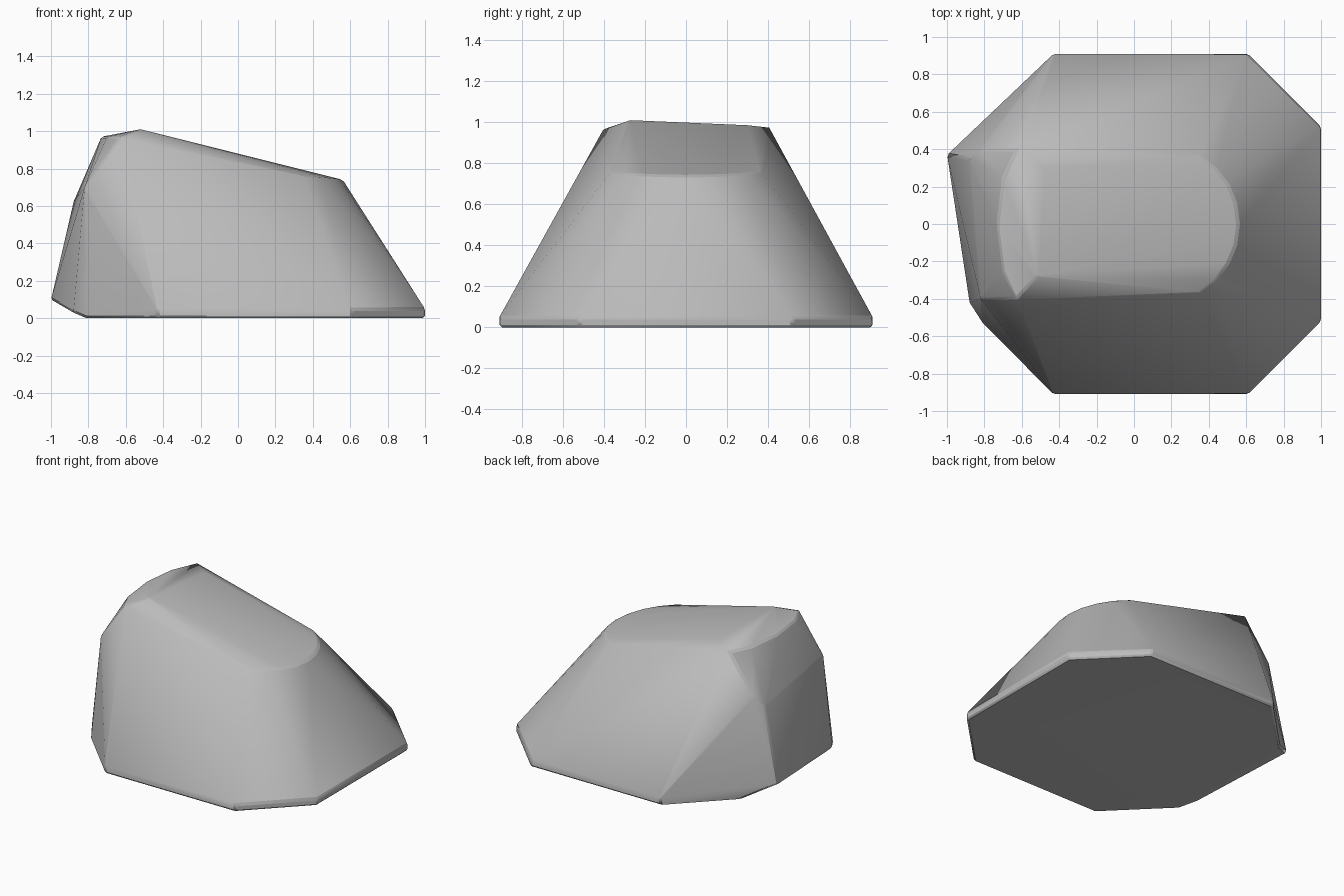
import bpy, bmesh, math

cube = bpy.data.objects.get("Cube")
if cube:
    bpy.data.objects.remove(cube, do_unlink=True)

stone = bpy.data.materials.new("stone_grey")
stone.use_nodes = True
grey = (0.5, 0.5, 0.5, 1)
stone.diffuse_color = grey
bsdf = stone.node_tree.nodes["Principled BSDF"]
bsdf.inputs["Base Color"].default_value = grey
bsdf.inputs["Roughness"].default_value = 0.9

points = []


def both_sides(x, y, z):
    """Add a point and its mirror across the y = 0 plane."""
    points.extend([(x, y, z), (x, -y, z)])


# Low vertical foot, cut away underneath at the left end
for x, y in [(1, .52), (.61, .91), (-.43, .91)]:
    both_sides(x, y, 0)
    both_sides(x, y, .05)
both_sides(-.81, .53, 0)

# Overhanging end, stepped towards the crown
points += [(-1, .37, .1), (-.88, -.42, .03), (-.88, .35, .62), (-.83, .08, .69)]
both_sides(-.82, .4, .7)

# Crown with a tilted top
points += [(-.52, -.28, 1.01), (-.48, .3, .985), (-.73, 0, .97)]
both_sides(-.7, .25, .97)
both_sides(-.63, .4, .97)

# Rounded lower end of the tilted top
for i in range(-4, 5):
    a = math.radians(i * 15)
    points.append((.14 + .42 * math.cos(a), .42 * math.sin(a), .74 + .04 * (1 - math.cos(a))))

# Wrap the points in a faceted hull
bm = bmesh.new()
for p in points:
    bm.verts.new(p)
hull = bmesh.ops.convex_hull(bm, input=bm.verts)
loose = [v for v in bm.verts if not v.link_faces]
bmesh.ops.delete(bm, geom=loose, context='VERTS')
bmesh.ops.dissolve_limit(bm, angle_limit=math.radians(1), verts=bm.verts, edges=bm.edges)
bmesh.ops.recalc_face_normals(bm, faces=bm.faces)
mesh = bpy.data.meshes.new("boulder")
bm.to_mesh(mesh)
bm.free()
mesh.materials.append(stone)

boulder = bpy.data.objects.new("boulder", mesh)
bpy.context.collection.objects.link(boulder)

# Slightly worn edges
bevel = boulder.modifiers.new("worn_edges", 'BEVEL')
bevel.width = .012
bevel.segments = 1
bevel.limit_method = 'ANGLE'
bevel.angle_limit = math.radians(30)

bpy.context.view_layer.objects.active = boulder
boulder.select_set(True)
bpy.ops.object.shade_smooth_by_angle(angle=math.radians(32))
